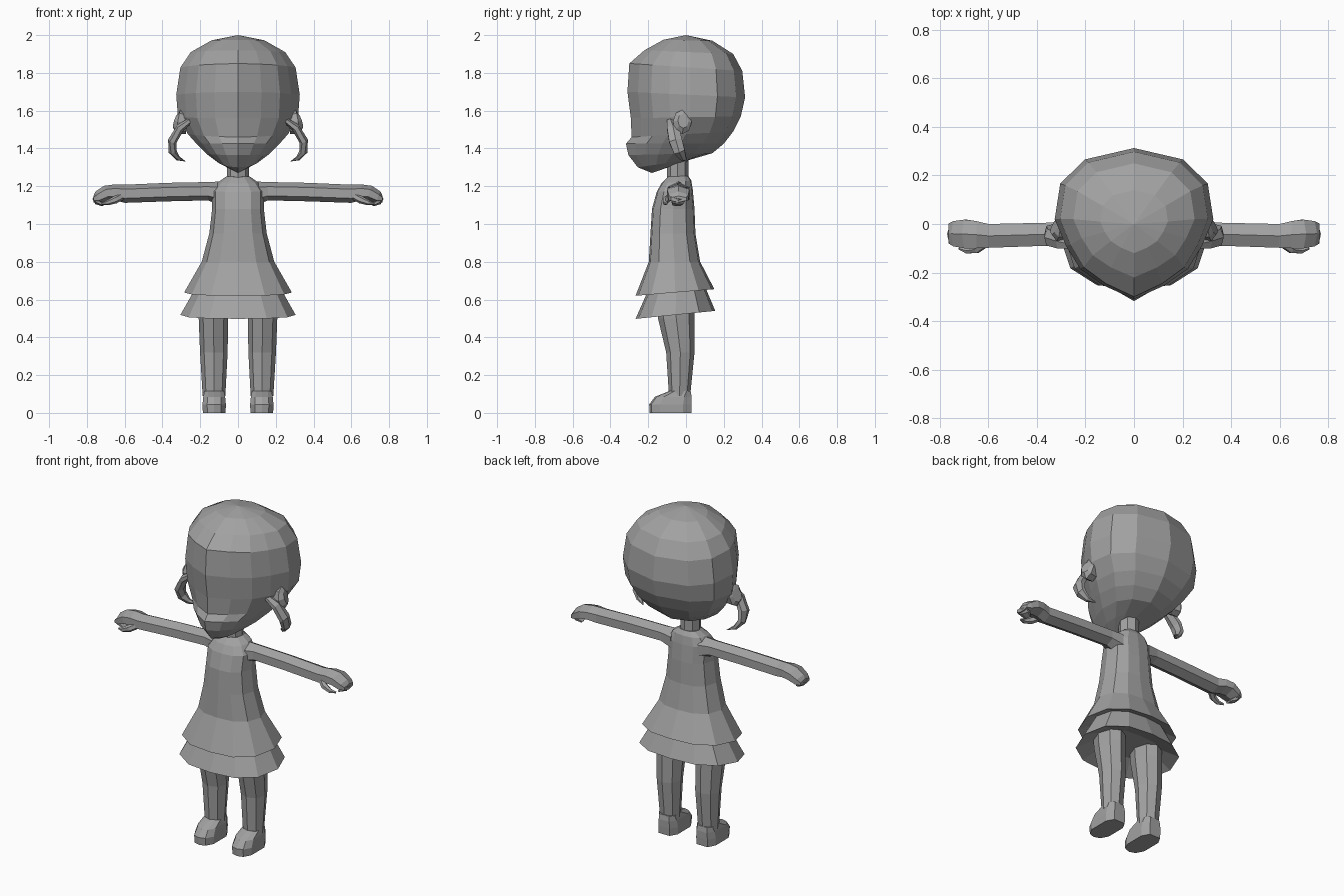
import bpy, bmesh, math
from mathutils import Vector

if "Cube" in bpy.data.objects:
    bpy.data.objects.remove(bpy.data.objects["Cube"])

grey = bpy.data.materials.new("plain_grey")
grey.diffuse_color = (0.36, 0.36, 0.36, 1)
grey.use_nodes = True
grey.node_tree.nodes["Principled BSDF"].inputs["Base Color"].default_value = grey.diffuse_color


def loft(name, rings, mirror=False):
    """Skin a list of rings; a ring of one point closes to a tip."""
    bm = bmesh.new()
    rows = [[bm.verts.new(p) for p in r] for r in rings]
    for a, b in zip(rows, rows[1:]):
        n = max(len(a), len(b))
        for i in range(n):
            j = (i + 1) % n
            if len(a) == 1:
                bm.faces.new((a[0], b[i], b[j]))
            elif len(b) == 1:
                bm.faces.new((a[i], a[j], b[0]))
            else:
                bm.faces.new((a[i], a[j], b[j], b[i]))
    for r in (rows[0], rows[-1]):
        if len(r) > 2:
            bm.faces.new(r)
    bmesh.ops.recalc_face_normals(bm, faces=bm.faces)
    me = bpy.data.meshes.new(name)
    bm.to_mesh(me)
    bm.free()
    me.materials.append(grey)
    ob = bpy.data.objects.new(name, me)
    bpy.context.collection.objects.link(ob)
    if mirror:
        ob.modifiers.new("mirror", 'MIRROR')
    return ob


def plan_ring(half, w, yf, zf, yb, zb, yc=None, x0=0):
    """Level-ish ring from a half plan, tilted from front height to back height."""
    yc = (yf + yb) / 2 if yc is None else yc
    full = half + [(-x, y) for x, y in half[-2:0:-1]]
    pts = []
    for x, y in full:
        py = yc + y * ((yb - yc) if y > 0 else (yc - yf))
        t = (py - yf) / (yb - yf)
        pts.append((x0 + x * w, py, zf + (zb - zf) * t))
    return pts


# head with pointed face and round back
HEAD = [(0, -1), (.38, -.83), (.68, -.62), (.86, -.33), (1, 0), (.93, .5), (.62, .84), (0, 1)]
head_rows = [  # half width, front y z, back y z, y of widest point
    (.14, -.12, 1.975, .14, 1.97, .01),
    (.25, -.22, 1.92, .25, 1.90, .02),
    (.305, -.30, 1.85, .298, 1.81, .02),
    (.327, -.31, 1.70, .313, 1.67, .02),
    (.318, -.292, 1.56, .29, 1.57, .02),
    (.265, -.288, 1.46, .25, 1.49, .0),
    (.22, -.318, 1.425, .20, 1.425, -.03),
    (.165, -.305, 1.365, .14, 1.375, -.07),
    (.10, -.255, 1.30, .02, 1.34, -.11),
]
loft("head", [[(0, 0, 2.0)]]
     + [plan_ring(HEAD, w, yf, zf, yb, zb, yc) for w, yf, zf, yb, zb, yc in head_rows]
     + [[(0, -.18, 1.27)]])

# neck
OCT = [(0, -1), (.7, -.7), (1, 0), (.7, .7), (0, 1)]
loft("neck", [plan_ring(OCT, .058, -.10, z, .012, z) for z in (1.18, 1.36)])

# dress with two flared tiers and a hollow underside
DRESS = [(0, -1), (.5, -.93), (.86, -.6), (1, 0), (.86, .6), (.5, .93), (0, 1)]
dress_rows = [  # half width, front y z, back y z
    (.06, -.095, 1.25, .012, 1.255),
    (.105, -.13, 1.215, .028, 1.23),
    (.137, -.155, 1.17, .036, 1.18),
    (.137, -.18, 1.08, .045, 1.08),
    (.152, -.188, .95, .05, .95),
    (.192, -.197, .80, .075, .80),
    (.285, -.267, .62, .15, .655),
    (.225, -.20, .65, .10, .67),
    (.305, -.267, .498, .155, .54),
    (.20, -.16, .56, .06, .57),
]
loft("dress", [plan_ring(DRESS, *r) for r in dress_rows])

# legs
leg_rows = [  # half width, front y, back y, z, centre x
    (.08, -.155, .045, .58, .13),
    (.078, -.148, .045, .50, .13),
    (.073, -.105, .045, .32, .128),
    (.06, -.09, .022, .09, .127),
]
loft("legs", [plan_ring(OCT, w, yf, z, yb, z, x0=x) for w, yf, yb, z, x in leg_rows], True)

# shoes
SHOE = [(0, -1), (.6, -.9), (1, -.5), (1, .6), (.6, 1), (0, 1)]
shoe_rows = [(.06, -.192, .028), (.062, -.195, .03), (.058, -.165, .03), (.052, -.09, .025)]
loft("shoes", [plan_ring(SHOE, w, yf, z, yb, z, x0=.126)
               for (w, yf, yb), z in zip(shoe_rows, (0, .045, .085, .115))], True)


def cross(x, y0, y1, z0, z1, lean=0):
    """Six-sided section across an arm; lean shifts the top along x."""
    ym, zm = (y0 + y1) / 2, (z0 + z1) / 2
    zq = (z1 - z0) / 4
    return [(x - lean, y0, zm - zq), (x, y0, zm + zq), (x + lean, ym, z1),
            (x, y1, zm + zq), (x - lean, y1, zm - zq), (x - lean, ym, z0)]


# arms running into curled mitten hands
loft("arms", [
    cross(.09, -.10, .02, 1.10, 1.225),
    cross(.16, -.085, .01, 1.125, 1.222),
    cross(.37, -.09, .005, 1.12, 1.218),
    cross(.60, -.098, 0, 1.112, 1.208),
    cross(.65, -.10, .012, 1.125, 1.21),
    cross(.70, -.10, .018, 1.125, 1.202, .01),
    cross(.745, -.092, .012, 1.11, 1.172, .01),
    cross(.765, -.08, .002, 1.115, 1.148),
], True)


def tube(name, path, sides=6):
    """Tapered tube in the mirrored pair; path rows are centre, x-z radius, y radius."""
    rings = []
    for i, (c, r, ry) in enumerate(path):
        if r == 0:
            rings.append([c])
            continue
        a, b = Vector(path[max(i - 1, 0)][0]), Vector(path[min(i + 1, len(path) - 1)][0])
        d = (b - a).normalized()
        side = d.cross(Vector((0, 1, 0))).normalized()
        depth = side.cross(d)
        rings.append([Vector(c) + side * r * math.cos(k * math.tau / sides)
                      + depth * ry * math.sin(k * math.tau / sides) for k in range(sides)])
    return loft(name, rings, True)


# curled fingertips and thumbs
tube("fingertips", [((.75, -.04, 1.14), .022, .045), ((.742, -.045, 1.117), .018, .038),
                    ((.715, -.05, 1.10), .007, .025)])
tube("thumbs", [((.61, -.075, 1.15), .02, .02), ((.65, -.105, 1.128), .02, .018),
                ((.69, -.11, 1.113), .014, .013), ((.722, -.10, 1.108), .005, .006)])

# ears, flattened against the head
tube("ears", [((.27, -.02, 1.535), .06, .04), ((.315, -.02, 1.54), .065, .05),
              ((.33, -.015, 1.545), .04, .03)], 8)

# crescent side locks
tube("side_locks", [((.25, -.085, 1.55), .015, .02), ((.305, -.07, 1.51), .022, .036),
                    ((.347, -.055, 1.44), .024, .04), ((.347, -.035, 1.385), .022, .034),
                    ((.318, -.015, 1.348), .013, .02), ((.275, .01, 1.33), 0, 0)])
